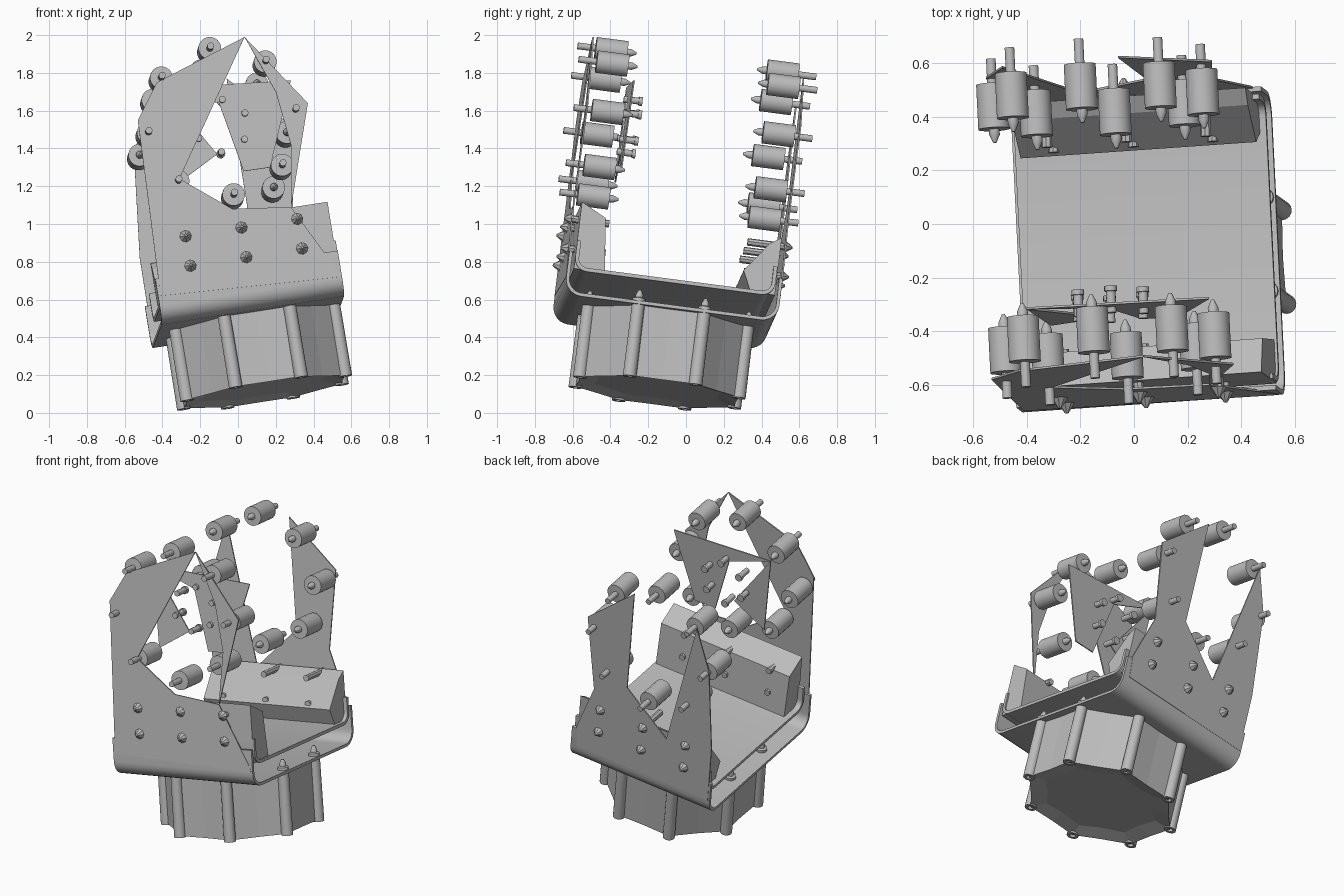
import bpy, bmesh, math
from mathutils import Matrix, Vector

cube = bpy.data.objects.get("Cube")
if cube:
    bpy.data.objects.remove(cube)

grey = bpy.data.materials.new("plain grey")
grey.use_nodes = True
grey.diffuse_color = (0.5, 0.5, 0.5, 1)
grey.node_tree.nodes["Principled BSDF"].inputs["Base Color"].default_value = (0.5, 0.5, 0.5, 1)

# Whole assembly is tilted: its own axes and the centre of its foot
up = Vector((-0.16, 0.12, 0.98)).normalized()
across = Vector((0.983, 0.07, 0.165))
across = (across - up * across.dot(up)).normalized()
depth = up.cross(across)
foot = Vector((0.12, -0.13, 0.1))
TILT = Matrix((across, depth, up)).transposed().to_4x4()
TILT.translation = foot


def finish(name, bm, smooth=False):
    bmesh.ops.recalc_face_normals(bm, faces=bm.faces[:])
    mesh = bpy.data.meshes.new(name)
    bm.to_mesh(mesh)
    bm.free()
    mesh.materials.append(grey)
    if smooth:
        mesh.shade_smooth()
        mesh.set_sharp_from_angle(angle=math.radians(35))
    obj = bpy.data.objects.new(name, mesh)
    obj.matrix_world = TILT
    bpy.context.collection.objects.link(obj)


def prism(points, shift):
    """Solid made by sweeping a flat outline along a shift vector."""
    bm = bmesh.new()
    near = [bm.verts.new(p) for p in points]
    far = [bm.verts.new(Vector(p) + Vector(shift)) for p in points]
    bm.faces.new(near)
    bm.faces.new(far[::-1])
    for i in range(len(near)):
        bm.faces.new((near[i - 1], near[i], far[i], far[i - 1]))
    return bm


def turned(name, profile, places, along_y=True, sides=20):
    """Turned parts: (radius, distance) profile at (position, direction) places."""
    bm = bmesh.new()
    for pos, way in places:
        rings = []
        for r, d in profile:
            ring = []
            for i in range(sides):
                a = math.tau * i / sides
                c, s = r * math.cos(a), r * math.sin(a)
                off = Vector((c, d * way, s)) if along_y else Vector((c, s, d * way))
                ring.append(bm.verts.new(Vector(pos) + off))
            rings.append(ring)
        for a, b in zip(rings, rings[1:]):
            for i in range(sides):
                j = (i + 1) % sides
                bm.faces.new((a[i], a[j], b[j], b[i]))
        bm.faces.new(rings[0])
        bm.faces.new(rings[-1])
    finish(name, bm, True)


def on_plane(x, z, y):
    """Point on an assembly plane y, given its upright elevation x and z."""
    a = x - foot.x - depth.x * y
    b = z - foot.z - depth.z * y
    det = across.x * up.z - across.z * up.x
    return Vector(((a * up.z - b * up.x) / det, y, (b * across.x - a * across.z) / det))


def plate(name, outline, y, thick=0.008):
    finish(name, prism([on_plane(x, z, y) for x, z in outline], (0, thick, 0)))


# Foot: eight-sided drum with slightly hollow walls and recessed underside
FX, FY, FR = 0.02, -0.025, 0.46
ring = []
for k in range(16):
    a = math.radians(22.5 * (k + 1))
    r = FR if k % 2 == 0 else 0.42
    ring.append(Vector((FX + r * math.cos(a), FY + r * math.sin(a), 0.005)))
bm = prism(ring, (0, 0, 0.385))
under = [f for f in bm.faces if all(v.co.z < 0.1 for v in f.verts)]
bmesh.ops.recalc_face_normals(bm, faces=bm.faces[:])
bmesh.ops.inset_region(bm, faces=under, thickness=0.1)
bmesh.ops.translate(bm, verts=list({v for f in under for v in f.verts}), vec=(0, 0, 0.02))
finish("foot_drum", bm)

pillars = []
for k in range(8):
    a = math.radians(22.5 + 45 * k)
    pillars.append(((FX + FR * math.cos(a), FY + FR * math.sin(a), 0), 1))
turned("foot_pillars", [(0.015, 0.02), (0.018, 0), (0.036, 0), (0.034, 0.42), (0.02, 0.425),
                        (0.02, 0.44), (0.008, 0.465)], pillars, along_y=False, sides=16)


# Two nested U-shaped sheets with rounded bends
def channel(name, left, y0, y1, floor, top, bend, thick):
    def path(inset):
        r = bend - inset
        pts = [(y0 + inset, top)]
        for cy, start in ((y0 + bend, 180), (y1 - bend, 270)):
            for i in range(7):
                a = math.radians(start + 15 * i)
                pts.append((cy + r * math.cos(a), floor + bend + r * math.sin(a)))
        return pts + [(y1 - inset, top)]
    outline = path(0) + path(thick)[::-1]
    finish(name, prism([(left, y, w) for y, w in outline], (0.485 - left, 0, 0)), True)


channel("outer_channel", -0.495, -0.6, 0.54, 0.385, 0.62, 0.09, 0.018)
channel("inner_channel", -0.465, -0.565, 0.505, 0.52, 0.68, 0.07, 0.02)

# Upright plates
plate("front_plate", [(-0.41, 0.62), (-0.53, 1.55), (-0.43, 1.75), (0.035, 1.99), (-0.31, 1.24),
                      (-0.03, 1.08), (0.28, 1.09), (0.53, 0.75), (0.54, 0.72)], -0.602)
plate("front_right_arm", [(0.035, 1.99), (0.37, 1.64), (0.28, 1.08), (0.28, 1.42), (0.2, 1.7)], -0.602)
plate("rear_plate", [(-0.46, 0.44), (-0.52, 0.82), (-0.55, 1.36), (-0.49, 1.64), (-0.2, 0.8),
                     (0.05, 1.09), (-0.06, 1.77), (0.29, 1.52), (0.29, 1.02), (0.44, 0.72),
                     (0.45, 0.58)], 0.534)
plate("inner_web", [(0.28, 1.76), (-0.4, 1.72), (-0.1, 1.64), (0.03, 1.28), (0.17, 1.3)], -0.37)
plate("inner_tab", [(-0.4, 1.72), (-0.11, 1.37), (-0.31, 1.22)], -0.37)

# Sloping ledges inside the walls
for name, profile, right_end in (
        ("front_ledge", [(-0.565, 0.89), (-0.43, 0.82), (-0.4, 0.53), (-0.565, 0.53)], 0.475),
        ("rear_ledge", [(0.51, 0.84), (0.45, 0.8), (0.33, 0.64), (0.38, 0.53), (0.51, 0.53)], 0.46)):
    finish(name, prism([(-0.43, y, w) for y, w in profile], (right_end + 0.43, 0, 0)))

# Two rings of eight rollers with through pins
rollers = []
for k in range(8):
    a = math.radians(45 * k)
    x, w = -0.01 + 0.395 * math.cos(a), 1.4 + 0.395 * math.sin(a)
    rollers += [((x, -0.485, w), -1), ((x, 0.43, w), 1)]
turned("rollers", [(0.006, -0.135), (0.02, -0.105), (0.02, -0.085), (0.036, -0.084), (0.06, -0.084),
                   (0.06, 0.084), (0.035, 0.085), (0.018, 0.086), (0.018, 0.18)], rollers)

# Small bolts in the middle of the front ring
bolts = []
for k in range(6):
    a = math.radians(60 * k + 20)
    bolts.append(((0.14 * math.cos(a), -0.34, 1.4 + 0.14 * math.sin(a)), 1))
turned("inner_bolts", [(0.018, -0.05), (0.018, 0.03), (0.024, 0.031), (0.024, 0.05)], bolts, sides=12)

# Wall screws, three by two on each wall
screws = []
for x in (-0.3, 0, 0.3):
    for w in (0.66, 0.82):
        screws += [((x, -0.6, w), -1), ((x, 0.54, w), 1)]
turned("wall_screws", [(0.02, -0.2), (0.02, 0), (0.032, 0.002), (0.006, 0.04)], screws, sides=8)
